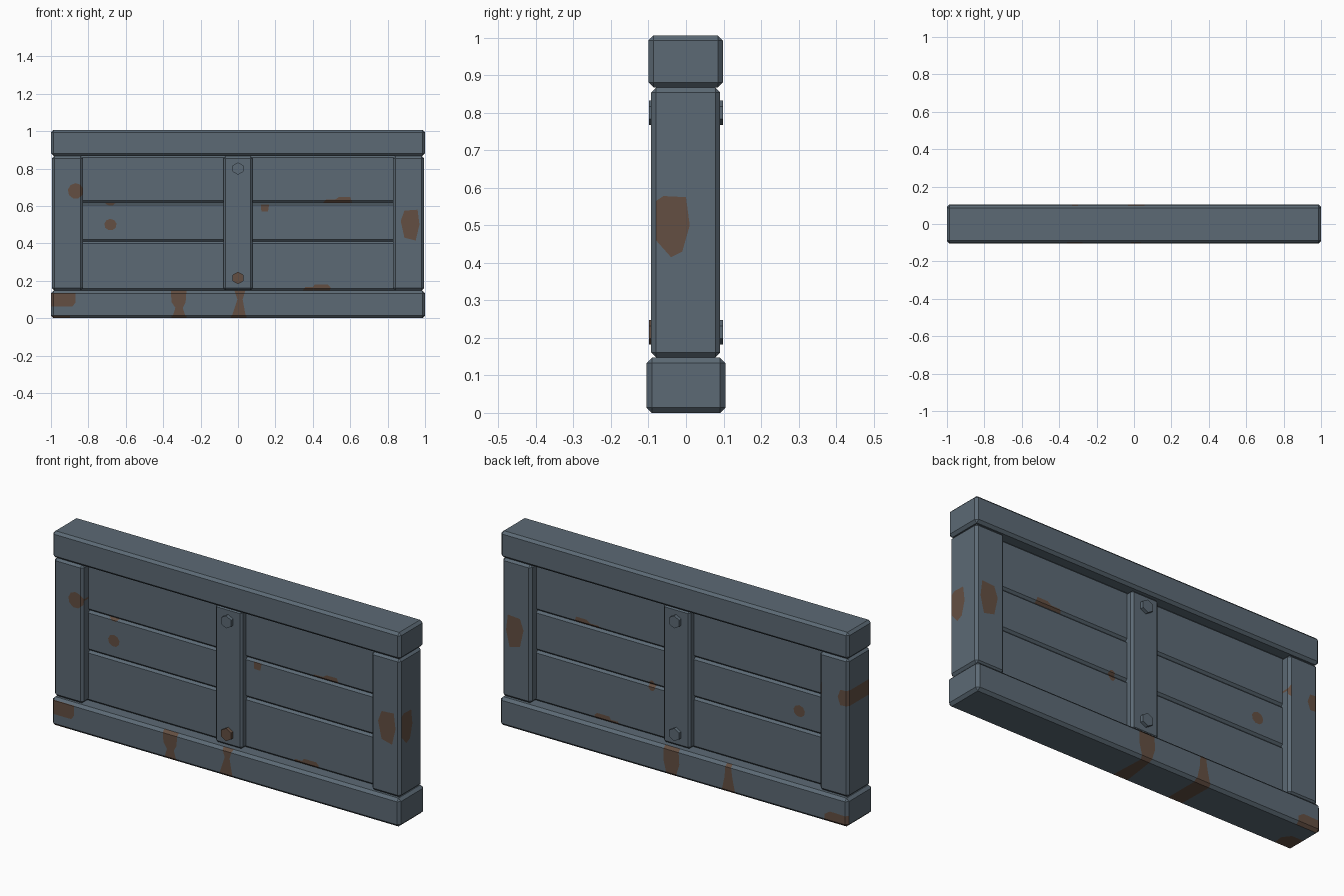
import bpy, bmesh, math
from mathutils import Vector

if "Cube" in bpy.data.objects:
    bpy.data.objects.remove(bpy.data.objects["Cube"], do_unlink=True)


def make_material(name, colour):
    mat = bpy.data.materials.new(name)
    mat.use_nodes = True
    mat.diffuse_color = (*colour, 1)
    mat.node_tree.nodes["Principled BSDF"].inputs["Base Color"].default_value = (*colour, 1)
    return mat


steel = make_material("steel_grey", (0.107, 0.144, 0.178))
rust = make_material("rust_brown", (0.127, 0.078, 0.055))


def finish(bm, name):
    mesh = bpy.data.meshes.new(name)
    bm.to_mesh(mesh)
    bm.free()
    mesh.materials.append(steel)
    mesh.materials.append(rust)
    obj = bpy.data.objects.new(name, mesh)
    bpy.context.collection.objects.link(obj)
    return obj


def beam(name, x, y, z, chamfer):
    """Chamfered box from (low, high) ranges."""
    bm = bmesh.new()
    bmesh.ops.create_cube(bm, size=1)
    for v in bm.verts:
        v.co = [(lo + hi) / 2 + c * (hi - lo) for c, (lo, hi) in zip(v.co, (x, y, z))]
    bmesh.ops.bevel(bm, geom=bm.edges[:], offset=chamfer, segments=1, affect='EDGES')
    return finish(bm, name)


def paint(obj, axes, outline, facing):
    """Cut a convex outline into the faces that pass the facing rule and colour it rust."""
    a, b = ("xyz".index(c) for c in axes)
    mid = [sum(p[i] for p in outline) / len(outline) for i in (0, 1)]
    bm = bmesh.new()
    bm.from_mesh(obj.data)
    bm.normal_update()
    inside = [f for f in bm.faces if facing(f.normal)]
    for p, q in zip(outline, outline[1:] + outline[:1]):
        co, no = Vector((0, 0, 0)), Vector((0, 0, 0))
        co[a], co[b] = p
        no[a], no[b] = q[1] - p[1], p[0] - q[0]
        if no[a] * (mid[0] - p[0]) + no[b] * (mid[1] - p[1]) > 0:
            no.negate()
        geom = {e for f in inside for e in [f, *f.edges, *f.verts]}
        cut = bmesh.ops.bisect_plane(bm, geom=list(geom), plane_co=co, plane_no=no, dist=1e-5)
        inside = [f for f in cut["geom"] if isinstance(f, bmesh.types.BMFace)
                  and (f.calc_center_median() - co).dot(no) < 0]
    for f in inside:
        f.material_index = 1
    bm.to_mesh(obj.data)
    bm.free()


def blob(u, v, ru, rv, sides=9):
    turns = [math.tau * (i + 0.3) / sides for i in range(sides)]
    return [(u + ru * math.cos(t), v + rv * math.sin(t)) for t in turns]


def band(v0, lo0, hi0, v1, lo1, hi1):
    """Trapezium between two heights."""
    return [(lo0, v0), (hi0, v0), (hi1, v1), (lo1, v1)]


front = lambda n: n.y < -0.3
back = lambda n: n.y > 0.3
both = lambda n: abs(n.y) > 0.3
under = lambda n: n.z < -0.3

# Rails and end posts
top_rail = beam("top_rail", (-1, 1), (-0.1, 0.098), (0.868, 1.006), 0.013)
bottom_rail = beam("bottom_rail", (-1, 1), (-0.105, 0.105), (0, 0.147), 0.014)
right_post = beam("right_post", (-0.995, -0.828), (-0.093, 0.091), (0.148, 0.867), 0.013)
left_post = beam("left_post", (0.828, 0.995), (-0.093, 0.091), (0.148, 0.867), 0.013)

# Horizontal planks
levels = [0.147, 0.409, 0.617, 0.869]
planks = [beam(f"plank_{i + 1}", (-0.9, 0.9), (-0.045, 0.045), (lo, hi), 0.011)
          for i, (lo, hi) in enumerate(zip(levels, levels[1:]))]

# Centre strap with hexagonal bolts on both faces
beam("centre_strap", (-0.078, 0.078), (-0.08, 0.08), (0.15, 0.866), 0.011)
for side, label in ((-1, "front"), (1, "back")):
    for z, level in ((0.8, "upper"), (0.215, "lower")):
        bm = bmesh.new()
        bmesh.ops.create_cone(bm, cap_ends=True, segments=6, radius1=0.033, radius2=0.033, depth=0.03)
        for v in bm.verts:
            x, y, h = v.co
            v.co = (x, side * 0.083 + h, z + y)
        if side < 0 and level == "lower":
            for f in bm.faces:
                f.material_index = 1
        bmesh.ops.recalc_face_normals(bm, faces=bm.faces[:])
        finish(bm, f"{label}_{level}_bolt")

# Rust on the posts
paint(right_post, "xz", blob(-0.868, 0.68, 0.042, 0.042), lambda n: n.y < 0.9 and n.x > -0.3)
paint(right_post, "xz", [(-1.1, 0.63), (-0.95, 0.62), (-0.935, 0.66), (-0.95, 0.7), (-1.1, 0.71)],
      lambda n: n.y > 0.3 or (n.x < -0.9))
paint(left_post, "xz", [(0.89, 0.43), (0.95, 0.415), (0.97, 0.5), (0.96, 0.58), (0.89, 0.575), (0.87, 0.52)], both)
paint(left_post, "yz", [(-0.08, 0.46), (-0.04, 0.415), (-0.01, 0.43), (0.01, 0.5), (0.0, 0.575),
                        (-0.06, 0.578), (-0.08, 0.565)], lambda n: n.x > 0.3)

# Rust on the planks
paint(planks[1], "xz", blob(-0.682, 0.5, 0.033, 0.031), both)
paint(planks[1], "xz", band(0.602, -0.69, -0.67, 0.62, -0.72, -0.65), front)
paint(planks[1], "xz", band(0.57, 0.125, 0.16, 0.607, 0.122, 0.167), front)
for plank in planks[:2]:
    paint(plank, "xz", blob(0.165, 0.405, 0.02, 0.028), back)
paint(planks[2], "xz", band(0.61, 0.45, 0.61, 0.634, 0.47, 0.605), both)
paint(planks[2], "xz", band(0.634, 0.52, 0.605, 0.648, 0.54, 0.6), both)
paint(planks[0], "xz", band(0.14, 0.34, 0.49, 0.166, 0.36, 0.495), both)
paint(planks[0], "xz", band(0.166, 0.4, 0.495, 0.18, 0.41, 0.48), both)

# Rust streaks and corner on the bottom rail
for outline in (band(0.15, -0.36, -0.275, 0.085, -0.355, -0.28), band(0.085, -0.355, -0.28, 0.055, -0.335, -0.295),
                band(0.055, -0.335, -0.295, -0.01, -0.355, -0.275),
                band(0.15, -0.02, 0.04, 0.1, -0.003, 0.025), band(0.1, -0.003, 0.025, -0.01, -0.04, 0.045),
                [(-1.1, 0.062), (-0.885, 0.062), (-0.868, 0.085), (-0.868, 0.135), (-1.1, 0.135)]):
    paint(bottom_rail, "xz", outline, front)
for outline in (band(0.15, -0.33, -0.3, 0.08, -0.34, -0.295), band(0.08, -0.34, -0.295, -0.01, -0.36, -0.275),
                band(0.15, -0.03, 0.055, 0.07, -0.035, 0.055), band(0.07, -0.035, 0.055, -0.01, -0.01, 0.035),
                [(-1.1, -0.01), (-0.87, -0.01), (-0.87, 0.04), (-0.9, 0.06), (-1.1, 0.055)]):
    paint(bottom_rail, "xz", outline, back)
for outline in (band(-0.11, -0.355, -0.275, 0.11, -0.36, -0.275), band(-0.11, -0.04, 0.045, 0.11, -0.01, 0.035),
                [(-1.1, -0.11), (-0.9, -0.11), (-0.89, -0.04), (-0.92, 0.0), (-1.1, 0.0)]):
    paint(bottom_rail, "xy", outline, under)
